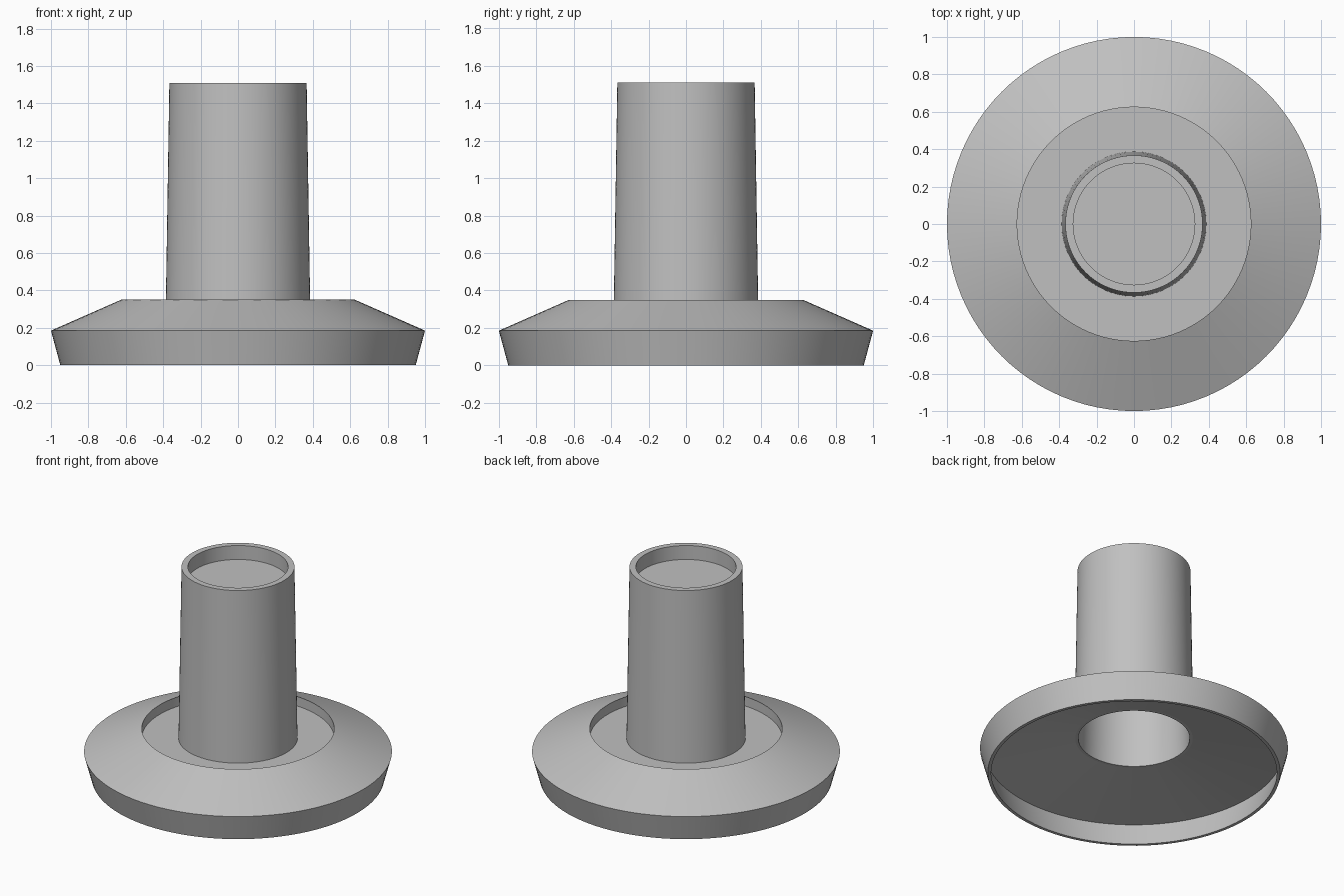
import bpy
import bmesh
import math

cube = bpy.data.objects.get("Cube")
if cube:
    bpy.data.objects.remove(cube, do_unlink=True)

STEPS = 96

# Single plain grey
grey = bpy.data.materials.new("plain_grey")
grey.use_nodes = True
colour = (0.53, 0.53, 0.53, 1.0)
grey.diffuse_color = colour
grey.node_tree.nodes["Principled BSDF"].inputs["Base Color"].default_value = colour


def lathe(name, profile, closed):
    """Spin a profile of (radius, height) points about the z axis."""
    bm = bmesh.new()
    verts = [bm.verts.new((r, 0, z)) for r, z in profile]
    pairs = list(zip(verts, verts[1:]))
    if closed:
        pairs.append((verts[-1], verts[0]))
    edges = [bm.edges.new(p) for p in pairs]
    bmesh.ops.spin(bm, geom=verts + edges, cent=(0, 0, 0), axis=(0, 0, 1),
                   angle=math.tau, steps=STEPS)
    bmesh.ops.remove_doubles(bm, verts=bm.verts[:], dist=1e-4)
    bmesh.ops.recalc_face_normals(bm, faces=bm.faces[:])
    mesh = bpy.data.meshes.new(name)
    bm.to_mesh(mesh)
    bm.free()
    mesh.materials.append(grey)
    mesh.shade_smooth()
    mesh.set_sharp_from_angle(angle=math.radians(30))
    obj = bpy.data.objects.new(name, mesh)
    bpy.context.collection.objects.link(obj)
    return obj


# Flared hollow base: skirt, sloped shoulder, sunken floor, open underside
lathe("base", [
    (0.95, 0.0), (1.0, 0.185), (0.625, 0.35), (0.625, 0.282),
    (0.375, 0.282), (0.375, 0.257), (0.97, 0.168), (0.928, 0.0),
], closed=True)

# Tapered tube with a shallow cup on top, hollow from below
lathe("column", [
    (0.0, 1.41), (0.325, 1.41), (0.325, 1.51), (0.367, 1.51),
    (0.387, 0.256), (0.362, 0.256), (0.335, 1.38), (0.0, 1.38),
], closed=False)
